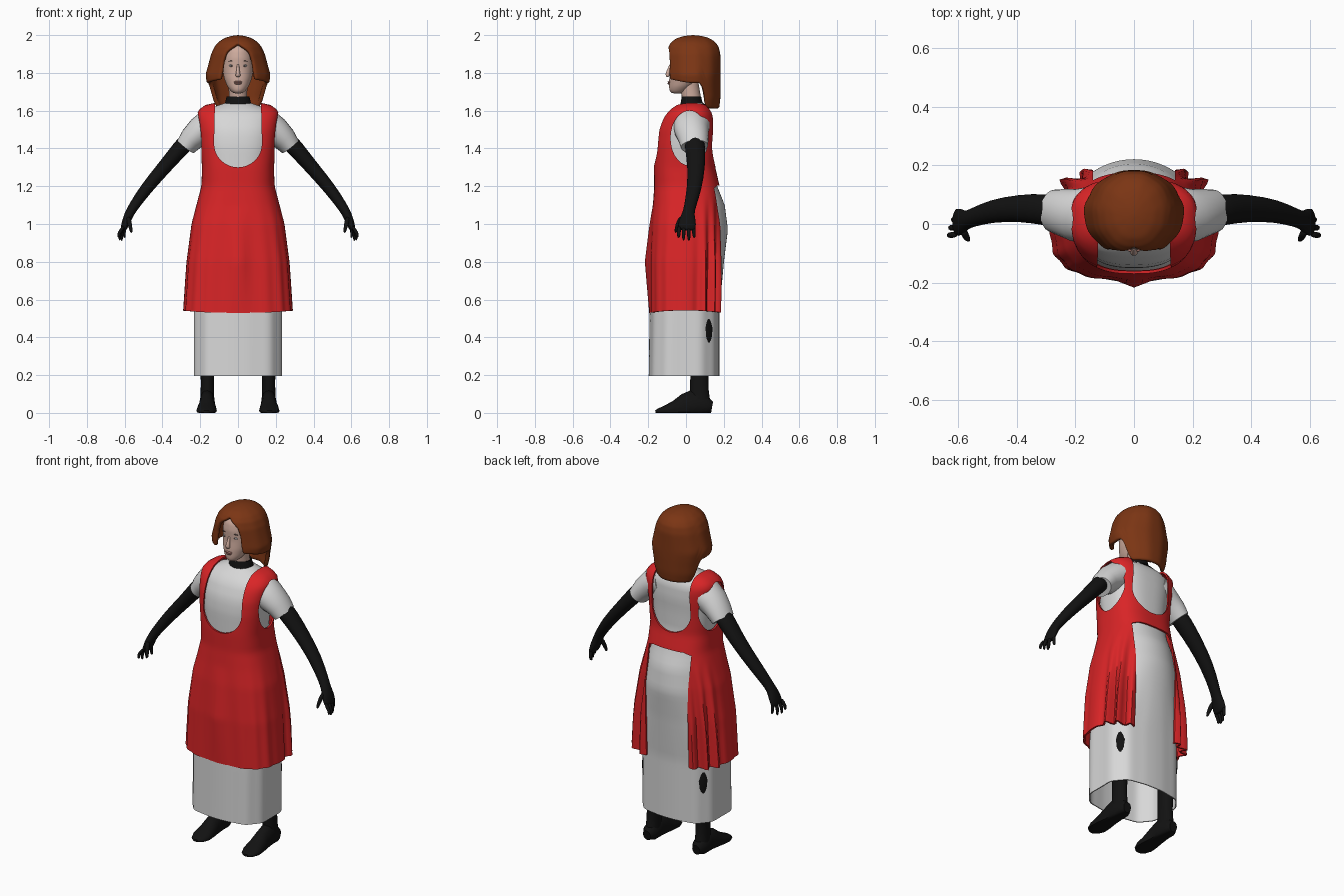
import bpy, bmesh, math
from mathutils import Vector
from math import sin, cos, pi, exp

if "Cube" in bpy.data.objects:
    bpy.data.objects.remove(bpy.data.objects["Cube"])

def material(name, *rgb):
    m = bpy.data.materials.new(name)
    m.diffuse_color = (*rgb, 1)
    m.use_nodes = True
    m.node_tree.nodes["Principled BSDF"].inputs["Base Color"].default_value = m.diffuse_color
    return m

RED = material("apron red", 0.70, 0.018, 0.02)
WHITE = material("dress white", 0.68, 0.68, 0.68)
BLACK = material("black cloth", 0.006, 0.006, 0.006)
HAIR = material("auburn hair", 0.20, 0.036, 0.007)
SKIN = material("skin", 0.62, 0.41, 0.34)
LIPS = material("lips", 0.42, 0.20, 0.17)
EYE = material("eye white", 0.55, 0.55, 0.58)
DARK = material("iris and brow", 0.12, 0.08, 0.07)

def finish(name, bm, mat, solid=0, subsurf=0, angle=50):
    bmesh.ops.remove_doubles(bm, verts=bm.verts, dist=0.0002)
    bmesh.ops.recalc_face_normals(bm, faces=bm.faces)
    me = bpy.data.meshes.new(name)
    bm.to_mesh(me)
    bm.free()
    ob = bpy.data.objects.new(name, me)
    bpy.context.collection.objects.link(ob)
    me.materials.append(mat)
    bpy.ops.object.select_all(action='DESELECT')
    bpy.context.view_layer.objects.active = ob
    ob.select_set(True)
    if solid:
        m = ob.modifiers.new("thickness", 'SOLIDIFY')
        m.thickness, m.offset = solid, -1
        bpy.ops.object.modifier_apply(modifier=m.name)
    if subsurf:
        m = ob.modifiers.new("smooth", 'SUBSURF')
        m.levels = m.render_levels = subsurf
        bpy.ops.object.modifier_apply(modifier=m.name)
    bpy.ops.object.shade_smooth_by_angle(angle=math.radians(angle))
    return ob

def grid(rows, closed, caps=False):
    """Skin a list of point rows."""
    bm = bmesh.new()
    vs = [[bm.verts.new(p) for p in r] for r in rows]
    n = len(rows[0])
    for a, b in zip(vs, vs[1:]):
        for i in range(n if closed else n - 1):
            j = (i + 1) % n
            bm.faces.new((a[i], a[j], b[j], b[i]))
    if caps:
        bm.faces.new(vs[0])
        bm.faces.new(vs[-1])
    return bm

def lerp(table, z):
    """Interpolate rows of (z, values...) sorted by rising z."""
    for a, b in zip(table, table[1:]):
        if z <= b[0]:
            t = max(0, (z - a[0]) / (b[0] - a[0]))
            return [p + (q - p) * t for p, q in zip(a[1:], b[1:])]
    return list(table[-1][1:])

def loft(table, count, segs, wave=None):
    """Rings from (z, half width, front y, back y, squareness)."""
    rows = []
    for k in range(count + 1):
        z = table[0][0] + (table[-1][0] - table[0][0]) * k / count
        rx, yf, yb, n = lerp(table, z)
        row = []
        for i in range(segs):
            th = 2 * pi * i / segs
            s, c = sin(th), cos(th)
            x = rx * math.copysign(abs(s) ** (2 / n), s)
            y = (yf + yb) / 2 - (yb - yf) / 2 * math.copysign(abs(c) ** (2 / n), c)
            row.append(wave(th, x, y, z) if wave else (x, y, z))
        rows.append(row)
    return rows

def tube(name, path, mat, side=(0, 1, 0), segs=16, floor=False, subsurf=0):
    """Elliptical tube through (x, y, z, half width along side, other half width)."""
    P = [Vector(p[:3]) for p in path]
    rows = []
    for i, p in enumerate(path):
        t = (P[min(i + 1, len(P) - 1)] - P[max(i - 1, 0)]).normalized()
        s = Vector(side)
        s = (s - t * s.dot(t)).normalized()
        n = t.cross(s)
        row = [P[i] + s * p[3] * cos(2 * pi * k / segs) + n * p[4] * sin(2 * pi * k / segs)
               for k in range(segs)]
        if floor:
            for v in row:
                v.z = max(v.z, 0)
        rows.append(row)
    return finish(name, grid(rows, True, True), mat, subsurf=subsurf)

def ball(name, loc, scale, mat):
    bm = bmesh.new()
    bmesh.ops.create_uvsphere(bm, u_segments=16, v_segments=10, radius=1)
    for v in bm.verts:
        v.co = Vector(loc) + Vector(a * b for a, b in zip(v.co, scale))
    return finish(name, bm, mat)

def cut(ob, a, b):
    """Cut a prism between two matching outlines out of an object."""
    cutter = finish("cutter", grid([a, b], True, True), BLACK)
    m = ob.modifiers.new("cut", 'BOOLEAN')
    m.operation, m.solver, m.object = 'DIFFERENCE', 'EXACT', cutter
    bpy.context.view_layer.objects.active = ob
    bpy.ops.object.modifier_apply(modifier=m.name)
    bpy.data.objects.remove(cutter)

# White dress: squared skirt, full hips, fitted top
dress = [(.195, .235, -.195, .175, 3), (.55, .235, -.19, .175, 3), (.8, .233, -.182, .2, 2.3),
         (.97, .225, -.172, .222, 2), (1.1, .2, -.16, .205, 2), (1.2, .175, -.15, .165, 2.2),
         (1.3, .17, -.15, .138, 2.5), (1.42, .185, -.15, .138, 2.5), (1.5, .192, -.138, .142, 2.5),
         (1.58, .19, -.1, .135, 2.5), (1.62, .15, -.055, .11, 2.3), (1.64, .07, -.02, .09, 2)]
def dress_folds(th, x, y, z):
    f = 1 + .012 * max(0, min(1, (.9 - z) / .3)) * cos(10 * th)
    return (x * f, y * f, z)
finish("dress", grid(loft(dress, 48, 80, dress_folds), True), WHITE, solid=.006)

# Red apron: open back, deep neckline, armholes, ruffled rear edges
apron_rows = [(.53, .287, -.19, .185, 3), (.8, .27, -.192, .19, 3), (1.0, .245, -.184, .19, 2.8),
              (1.1, .22, -.175, .188, 2.7), (1.2, .194, -.168, .178, 2.7), (1.3, .19, -.17, .155, 2.8),
              (1.42, .202, -.166, .155, 2.8), (1.5, .21, -.155, .158, 2.8), (1.56, .217, -.13, .155, 2.8),
              (1.6, .215, -.1, .142, 2.8), (1.635, .165, -.06, .115, 2.5), (1.65, .08, -.02, .09, 2)]
def apron_folds(th, x, y, z):
    low = max(0, min(1, (1.15 - z) / .45))
    back = max(0, min(1, -cos(th) * 2))
    f = 1 + low * (.012 * cos(16 * th) + .07 * back * sin(17 * abs(th - pi)))
    crease = .024 * exp(-(x / .04) ** 2) * max(0, 1 - abs(z - .8) / .3) if y < 0 else 0
    return (x * f, y * f - crease, z + .012 * low * sin(th) ** 2 * (.53 / z) ** 4)
apron = finish("apron", grid(loft(apron_rows, 56, 112, apron_folds), True), RED, solid=.01)
U = [(.118, 1.8), (-.118, 1.8)] + [(-.127 * cos(pi * i / 16), 1.425 - .125 * sin(pi * i / 16))
                                   for i in range(17)]
cut(apron, [(x, -.5, z) for x, z in U], [(x, .5, z) for x, z in U])
A = [(.018 + .1 * cos(pi * i / 14), 1.455 + .145 * sin(pi * i / 14)) for i in range(28)]
cut(apron, [(-.5, y, z) for y, z in A], [(.5, y, z) for y, z in A])
G = [(-.14, .3), (.14, .3), (.14, 1.19), (.1, 1.205), (-.1, 1.205), (-.14, 1.19)]
cut(apron, [(x, .05, z) for x, z in G], [(x, .5, z) for x, z in G])
bpy.ops.object.select_all(action='DESELECT')
apron.select_set(True)
bpy.ops.object.shade_smooth_by_angle(angle=math.radians(50))

# Black collar, dropping to a point in front
collar = [(1.585, .125, -.085, .115, 2), (1.615, .095, -.055, .1, 2), (1.635, .07, -.03, .088, 2),
          (1.675, .06, -.022, .08, 2)]
def collar_drop(th, x, y, z):
    return (x, y, z - max(0, cos(th)) ** 2 * .032 * max(0, 1.65 - z) / .065
            + .035 * max(0, -cos(th)) * max(0, 1.65 - z) / .065)
finish("collar", grid(loft(collar, 10, 40, collar_drop), True), BLACK, solid=.006)

# Neck and head
tube("neck", [(0, .035, 1.58, .052, .05), (0, .03, 1.66, .05, .048), (0, .015, 1.75, .05, .05)], SKIN)
head = [(1.69, .022, -.074, -.02, 2), (1.705, .04, -.088, .01, 2), (1.73, .058, -.09, .04, 2),
        (1.77, .074, -.089, .08, 2.1), (1.82, .082, -.084, .1, 2.1), (1.88, .083, -.086, .11, 2),
        (1.92, .075, -.078, .105, 2), (1.95, .055, -.055, .09, 2), (1.965, .02, -.01, .05, 2)]
finish("head", grid(loft(head, 22, 40), True, True), SKIN, subsurf=1)
tube("nose", [(0, -.08, 1.85, .006, .006), (0, -.09, 1.815, .008, .009), (0, -.1, 1.79, .013, .013),
              (0, -.094, 1.778, .014, .008)], SKIN, side=(1, 0, 0), subsurf=1)
ball("upper_lip", (0, -.088, 1.752, ), (.023, .009, .005), LIPS)
ball("lower_lip", (0, -.088, 1.744), (.019, .009, .006), LIPS)

# Hair: parted bob with short front locks and a longer back
hair_shape = [(1.62, .135, .14), (1.66, .152, .146), (1.7, .156, .147), (1.75, .166, .148), (1.79, .172, .148),
              (1.84, .158, .147), (1.9, .142, .146), (1.94, .124, .136), (1.965, .102, .117),
              (1.985, .07, .087), (1.997, .03, .04), (2.0, 0, 0)]
opening = [(1.62, .5), (1.75, .6), (1.8, .53), (1.86, .54), (1.91, .46), (1.94, .2), (1.955, 0), (2, 0)]
hair = []
for k in range(29):
    row = []
    for i in range(49):
        u = i / 48
        d = abs(2 * u - 1)                       # 1 at the part, 0 at the back
        t = max(0, min(1, (pi * (1 - d) - .0 - 1.55) / .4))
        step = t * t * (3 - 2 * t)
        front = pi * (1 - d)
        zb = 1.745 + .02 * max(0, 1 - front) - .135 * step
        z = 2 - (2 - zb) * (k / 28) ** 1.5
        rx, ry = lerp(hair_shape, z)
        a = lerp(opening, z)[0]
        th = a + u * (2 * pi - 2 * a)
        groove = 1 - .05 * exp(-(min(th, 2 * pi - th) / .15) ** 2) + .008 * cos(11 * th)
        row.append((rx * sin(th) * groove, .037 - ry * cos(th) * groove, z))
    hair.append(row)
finish("hair", grid(hair, False), HAIR, solid=.022, subsurf=1, angle=70)

for s, tag in ((-1, "right"), (1, "left")):
    # Eyes and brows
    ball(tag + "_eye", (s * .034, -.074, 1.838), (.014, .006, .006), EYE)
    ball(tag + "_iris", (s * .034, -.078, 1.838), (.005, .004, .005), DARK)
    ball(tag + "_brow", (s * .036, -.076, 1.862), (.018, .004, .0025), DARK)

    # Short white sleeve
    tube(tag + "_sleeve", [(s * .11, .03, 1.54, .1, .085), (s * .15, .03, 1.525, .098, .085),
         (s * .2, .03, 1.49, .09, .078), (s * .245, .04, 1.45, .08, .066),
         (s * .277, .045, 1.41, .072, .055)], WHITE, segs=24)

    # Black arm and hand
    tube(tag + "_arm", [(s * .24, .04, 1.47, .055, .05), (s * .31, .05, 1.395, .055, .045),
         (s * .39, .055, 1.3, .047, .038), (s * .485, .045, 1.19, .04, .034),
         (s * .555, .02, 1.09, .031, .027), (s * .575, .012, 1.055, .032, .025),
         (s * .59, .008, 1.02, .046, .023), (s * .602, .005, .985, .048, .019),
         (s * .608, .004, .965, .044, .014)], BLACK, subsurf=1)
    for i, (y, tip, x) in enumerate(((.04, .925, .6), (.014, .908, .615), (-.012, .91, .625), (-.036, .925, .63))):
        tube(f"{tag}_finger_{i + 1}", [(s * .602, y, .99, .012, .011), (s * (x + .004), y * 1.05, .95, .011, .01),
             (s * x, y * 1.1, tip, .007, .007)], BLACK, segs=8, subsurf=1)
    tube(tag + "_thumb", [(s * .583, -.02, 1.04, .018, .016), (s * .572, -.046, .995, .013, .012),
         (s * .563, -.056, .95, .008, .008)], BLACK, segs=8, subsurf=1)

    # Black leg and shoe
    tube(tag + "_leg", [(s * .11, .04, .9, .095, .085), (s * .14, .05, .68, .07, .07),
         (s * .158, .08, .52, .055, .052), (s * .164, .093, .45, .058, .058), (s * .162, .085, .36, .055, .05),
         (s * .162, .07, .22, .05, .036), (s * .162, .07, .12, .048, .035),
         (s * .163, .075, .05, .058, .04), (s * .163, .075, .005, .062, .042)], BLACK, subsurf=1)
    tube(tag + "_shoe", [(s * .163, .138, .03, .025, .03), (s * .163, .11, .035, .042, .05),
         (s * .163, .04, .04, .042, .085), (s * .164, -.01, .03, .043, .07), (s * .165, -.06, .02, .051, .045),
         (s * .166, -.11, .012, .054, .027), (s * .166, -.145, .008, .04, .016),
         (s * .166, -.162, .006, .018, .008)], BLACK, side=(1, 0, 0), floor=True)
